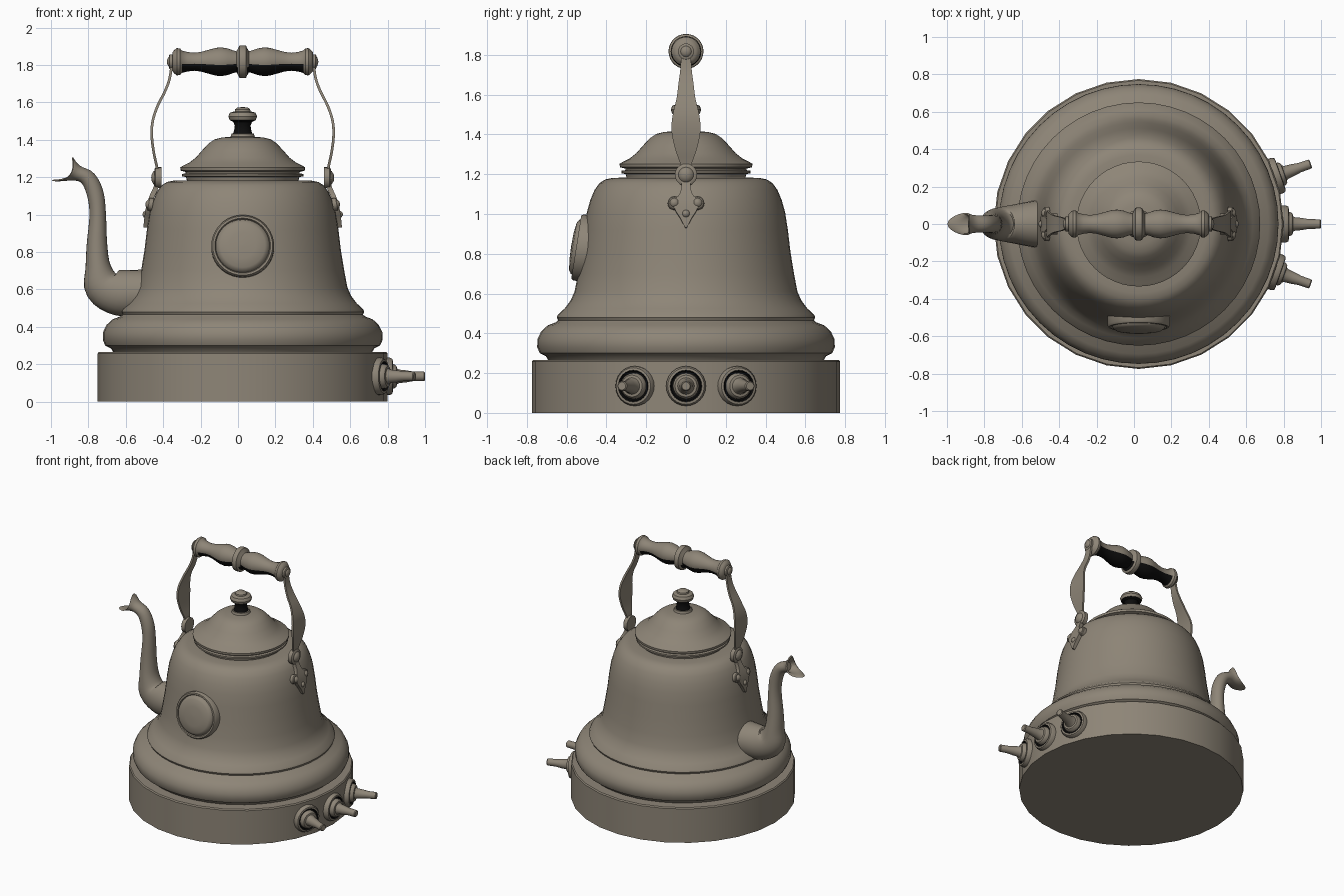
import bpy, bmesh, math
from mathutils import Vector, Matrix

if "Cube" in bpy.data.objects:
    bpy.data.objects.remove(bpy.data.objects["Cube"])

CX = 0.025   # kettle axis


def material(name, rgb):
    m = bpy.data.materials.new(name)
    m.diffuse_color = (*rgb, 1)
    m.use_nodes = True
    m.node_tree.nodes["Principled BSDF"].inputs["Base Color"].default_value = m.diffuse_color
    return m


METAL = material("warm grey metal", (0.27, 0.235, 0.185))
BLACK = material("black", (0.004, 0.004, 0.004))


def finish(name, bm, matrix=Matrix(), black=None, angle=38):
    """Clean up a bmesh, place it, paint faces by rule and smooth it."""
    bmesh.ops.remove_doubles(bm, verts=bm.verts, dist=1e-5)
    bm.transform(matrix)
    bmesh.ops.recalc_face_normals(bm, faces=bm.faces)
    bm.normal_update()
    if black:
        for f in bm.faces:
            f.material_index = int(black(f.calc_center_median(), f.normal))
    me = bpy.data.meshes.new(name)
    bm.to_mesh(me)
    bm.free()
    me.materials.append(METAL)
    me.materials.append(BLACK)
    ob = bpy.data.objects.new(name, me)
    bpy.context.collection.objects.link(ob)
    bpy.ops.object.select_all(action='DESELECT')
    ob.select_set(True)
    bpy.context.view_layer.objects.active = ob
    bpy.ops.object.shade_smooth_by_angle(angle=math.radians(angle))
    return ob


def skin(bm, rings, caps=True):
    """Join equal-length closed rings of points into a tube."""
    rows = [[bm.verts.new(p) for p in ring] for ring in rings]
    n = len(rows[0])
    for a, b in zip(rows, rows[1:]):
        for i in range(n):
            j = (i + 1) % n
            bm.faces.new((a[i], a[j], b[j], b[i]))
    if caps:
        bm.faces.new(rows[0])
        bm.faces.new(rows[-1])


def lathe(name, profile, segs, origin=(CX, 0, 0), axis=(0, 0, 1), black=None):
    """Revolve (radius, height) points about an axis."""
    bm = bmesh.new()
    rings = [[(max(r, 1e-4) * math.cos(2 * math.pi * i / segs),
               max(r, 1e-4) * math.sin(2 * math.pi * i / segs), h)
              for i in range(segs)] for r, h in profile]
    skin(bm, rings)
    rot = Vector(axis).to_track_quat('Z', 'Y').to_matrix().to_4x4()
    return finish(name, bm, Matrix.Translation(origin) @ rot, black)


def spline(keys, steps):
    """Catmull-Rom interpolation of tuples."""
    k = [Vector(p) for p in keys]
    out = []
    for i in range(len(k) - 1):
        a, b, c, d = k[max(i - 1, 0)], k[i], k[i + 1], k[min(i + 2, len(k) - 1)]
        for s in range(steps):
            t = s / steps
            out.append(0.5 * (2 * b + (c - a) * t + (2 * a - 5 * b + 4 * c - d) * t * t
                              + (3 * b - a - 3 * c + d) * t ** 3))
    return out + [k[-1]]


# heated base
lathe("base", [(0, 0), (0.775, 0), (0.775, 0.258), (0.768, 0.266), (0.6, 0.266), (0, 0.266)], 28)

# bell-shaped body with bulging foot
lathe("body", [(0, 0.262), (0.69, 0.262), (0.705, 0.285), (0.735, 0.30), (0.748, 0.33), (0.747, 0.37),
               (0.728, 0.41), (0.695, 0.44), (0.655, 0.455), (0.643, 0.465), (0.65, 0.48), (0.643, 0.495),
               (0.61, 0.525), (0.58, 0.565), (0.56, 0.61), (0.543, 0.70), (0.525, 0.81),
               (0.512, 0.92), (0.498, 1.01), (0.481, 1.07), (0.46, 1.12), (0.435, 1.155), (0.405, 1.174),
               (0.37, 1.181), (0.31, 1.183), (0, 1.183)], 48)

# lid with double brim
lathe("lid", [(0, 1.18), (0.298, 1.18), (0.303, 1.20), (0.325, 1.205), (0.325, 1.217), (0.305, 1.22),
              (0.305, 1.228), (0.332, 1.235), (0.334, 1.252), (0.318, 1.262), (0.285, 1.278), (0.25, 1.305),
              (0.215, 1.345), (0.18, 1.382), (0.15, 1.402), (0.11, 1.412), (0.065, 1.416), (0.06, 1.432),
              (0, 1.434)], 48)

# lid knob with dark neck
lathe("lid_knob", [(0, 1.425), (0.052, 1.43), (0.046, 1.45), (0.042, 1.475), (0.05, 1.495), (0.07, 1.505),
                   (0.077, 1.525), (0.068, 1.545), (0.042, 1.552), (0.04, 1.563), (0.028, 1.572), (0, 1.575)],
      24, black=lambda c, n: c.z < 1.503)

# front medallion, leaning with the wall
tilt = math.radians(9)
lathe("medallion", [(0, -0.05), (0.168, -0.05), (0.168, 0.012), (0.16, 0.024), (0.149, 0.024), (0.144, 0.014),
                    (0.138, 0.03), (0.12, 0.041), (0.07, 0.048), (0, 0.05)], 40,
      origin=(CX, -0.528, 0.83), axis=(0, -math.cos(tilt), math.sin(tilt)))

# spout: centre x, z, in-plane radius, sideways radius, rim pull-back
keys = [(-0.42, 0.58, 0.125, 0.135, 0), (-0.53, 0.58, 0.125, 0.125, 0), (-0.64, 0.583, 0.122, 0.105, 0),
        (-0.722, 0.625, 0.105, 0.088, 0), (-0.748, 0.72, 0.068, 0.075, 0), (-0.754, 0.84, 0.055, 0.062, 0),
        (-0.75, 1.00, 0.044, 0.052, 0), (-0.763, 1.11, 0.045, 0.048, 0), (-0.80, 1.19, 0.043, 0.046, 0),
        (-0.86, 1.222, 0.042, 0.048, 0), (-0.94, 1.245, 0.087, 0.06, 0.055)]
path = spline(keys, 4)
rings = []
for i, p in enumerate(path):
    a, b = path[max(i - 1, 0)], path[min(i + 1, len(path) - 1)]
    t = Vector((b[0] - a[0], 0, b[1] - a[1])).normalized()
    if i >= len(path) - 4:   # turn the mouth to face up and outward
        t = t.lerp(Vector((-0.75, 0, 0.66)), (i - len(path) + 5) / 4).normalized()
    side = Vector((t.z, 0, -t.x))
    ring = []
    for k in range(24):
        w = 2 * math.pi * k / 24
        ring.append(Vector((p[0], 0, p[1])) + side * p[2] * math.cos(w)
                    + Vector((0, p[3] * math.sin(w), 0)) - t * p[4] * math.sin(w) ** 2)
    rings.append(ring)
# hollow throat
for back, scale in ((1, 0.86), (3, 0.78), (5, 0.7)):
    src = rings[len(path) - back]
    mid = sum(src, Vector()) / len(src)
    rings.append([mid + (v - mid) * scale for v in src])
bm = bmesh.new()
skin(bm, rings)
finish("spout", bm, angle=50)


def strap(name, keys, thick, side, steps=5):
    """Flat strip through (x, z, half width) keys, on one side of the kettle."""
    pts = spline(keys, steps)
    rows = []
    for i, p in enumerate(pts):
        a, b = pts[max(i - 1, 0)], pts[min(i + 1, len(pts) - 1)]
        t = Vector((b[0] - a[0], 0, b[1] - a[1])).normalized()
        n = Vector((t.z, 0, -t.x)) * thick / 2
        c = Vector((p[0], 0, p[1]))
        w = Vector((0, p[2], 0))
        rows.append([Vector((CX + side * q.x, q.y, q.z))
                     for q in (c + n + w, c + n - w, c - n - w, c - n + w)])
    bm = bmesh.new()
    skin(bm, rows)
    finish(name, bm)


def rivet(r, h):
    return [(0, -h), (r, -h), (r, h * 0.5), (r * 0.85, h * 0.8), (r * 0.68, h * 0.8),
            (r * 0.62, h * 1.1), (r * 0.3, h * 1.6), (0, h * 1.7)]


for side, tag in ((-1, "left"), (1, "right")):
    # curved bail strap
    strap(tag + "_strap", [(0.455, 1.20, 0.025), (0.458, 1.25, 0.028), (0.475, 1.33, 0.055),
                           (0.486, 1.42, 0.073), (0.481, 1.50, 0.066), (0.455, 1.58, 0.047),
                           (0.415, 1.66, 0.037), (0.39, 1.73, 0.028), (0.377, 1.82, 0.024)], 0.014, side)
    # wall bracket with leaf-shaped foot
    strap(tag + "_bracket", [(0.452, 1.21, 0.035), (0.462, 1.15, 0.022), (0.484, 1.10, 0.03),
                             (0.50, 1.055, 0.06), (0.507, 1.02, 0.055), (0.513, 0.98, 0.03),
                             (0.518, 0.93, 0.004)], 0.026, side, 3)
    ax = (side * 0.98, 0, 0.17)
    for i, (y, z, x, r) in enumerate(((0.058, 1.055, 0.495, 0.034), (-0.058, 1.055, 0.495, 0.034),
                                      (0, 1.0, 0.51, 0.028))):
        lathe(f"{tag}_bracket_rivet_{i + 1}", rivet(r, 0.015), 16, (CX + side * x, y, z), ax)
    lathe(tag + "_hinge", rivet(0.056, 0.02), 24, (CX + side * 0.455, 0, 1.197), (side, 0, 0))
    lathe(tag + "_handle_cap", rivet(0.04, 0.012), 20, (CX + side * 0.384, 0, 1.817), (side, 0, 0))

# turned grip, dark on its upper half
half = [(0.088, 0.008), (0.086, 0.018), (0.072, 0.024), (0.056, 0.034), (0.062, 0.055), (0.071, 0.08),
        (0.077, 0.115), (0.074, 0.145), (0.063, 0.185), (0.052, 0.225), (0.048, 0.26), (0.052, 0.295),
        (0.06, 0.325), (0.071, 0.335), (0.073, 0.352), (0.062, 0.366), (0.05, 0.376), (0, 0.378)]
lathe("handle_grip", [(r, -h) for r, h in reversed(half)] + half, 28, (CX, 0, 1.817), (1, 0, 0),
      black=lambda c, n: n.z > 0.25 and 0.024 < abs(c.x - CX) < 0.328)

# three control knobs on the base
for i, deg in enumerate((-19.3, 0, 19.3)):
    a = math.radians(deg)
    d = Vector((math.cos(a), math.sin(a), 0))
    lathe(f"control_knob_{i + 1}",
          [(0, -0.04), (0.1, -0.04), (0.1, 0.012), (0.092, 0.026), (0.08, 0.028), (0.074, 0.018),
           (0.066, 0.018), (0.064, 0.036), (0.055, 0.048), (0.042, 0.05), (0.036, 0.062), (0.032, 0.10),
           (0.026, 0.135), (0.025, 0.195), (0.02, 0.2), (0, 0.2)], 24,
          Vector((CX, 0, 0.135)) + d * 0.775, d,
          black=lambda c, n: 0.066 < (c - Vector((CX, 0, 0.135)) - d * (c - Vector((CX, 0, 0.135))).dot(d)).length < 0.078)
